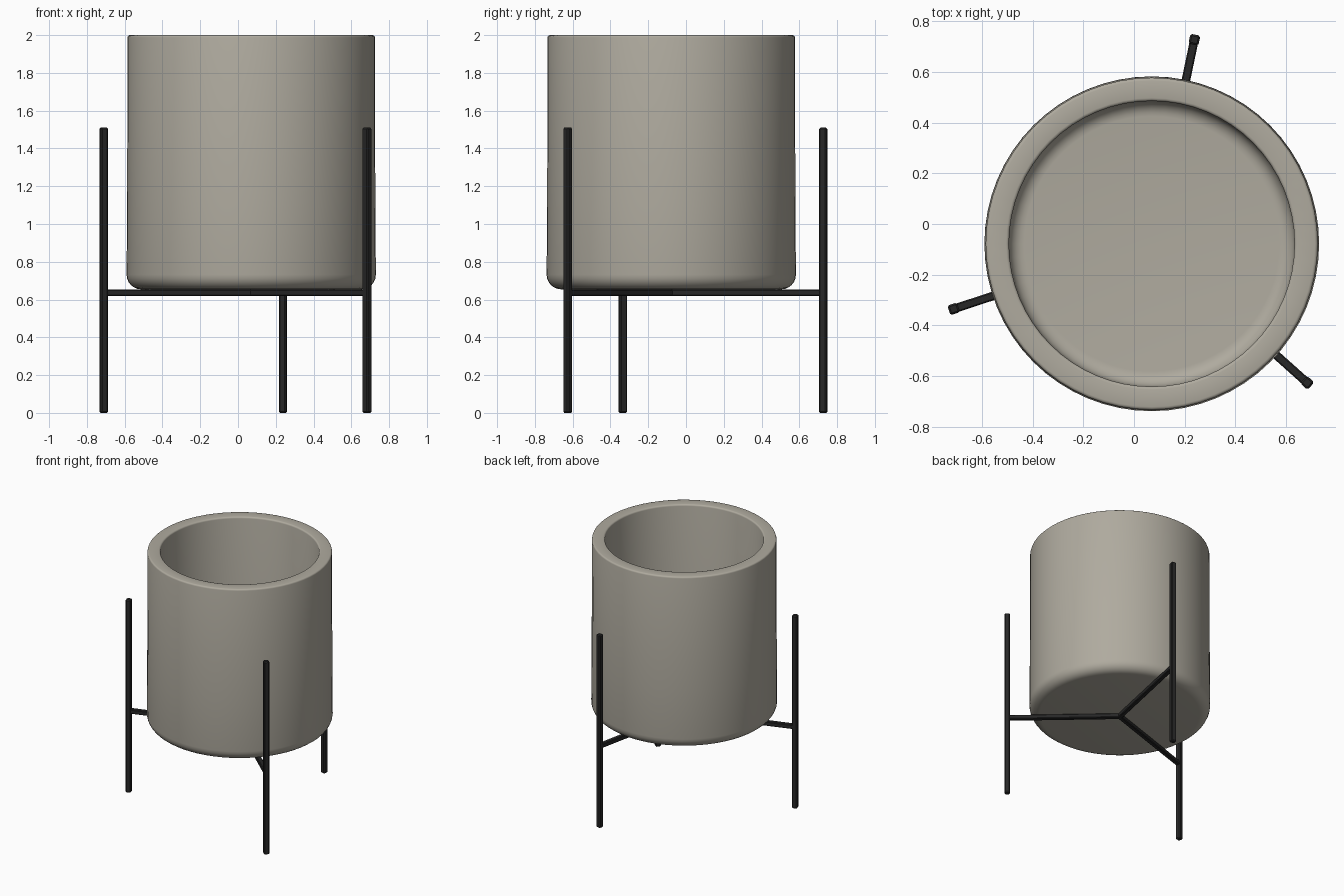
import bpy, bmesh, math
from mathutils import Matrix, Vector

if "Cube" in bpy.data.objects:
    bpy.data.objects.remove(bpy.data.objects["Cube"])

CX, CY = 0.07, -0.078          # shared axis of pot and stand
LEG_R = 0.822                  # distance of legs from the axis
ANGLES = [78.2, 198.2, 318.2]


def material(name, rgb):
    m = bpy.data.materials.new(name)
    m.diffuse_color = (*rgb, 1)
    m.use_nodes = True
    m.node_tree.nodes["Principled BSDF"].inputs["Base Color"].default_value = m.diffuse_color
    return m


clay = material("warm grey ceramic", (0.43, 0.405, 0.345))
black = material("black metal", (0.02, 0.02, 0.02))


def finish(name, bm, mat, angle):
    bmesh.ops.recalc_face_normals(bm, faces=bm.faces)
    me = bpy.data.meshes.new(name)
    bm.to_mesh(me)
    bm.free()
    me.materials.append(mat)
    ob = bpy.data.objects.new(name, me)
    bpy.context.collection.objects.link(ob)
    if angle:
        bpy.ops.object.select_all(action='DESELECT')
        ob.select_set(True)
        bpy.context.view_layer.objects.active = ob
        bpy.ops.object.shade_smooth_by_angle(angle=math.radians(angle))
    return ob


def arc(r0, z0, rad, a0, a1, n=6):
    """Points of a rounded corner in the (radius, z) plane."""
    return [(r0 + rad * math.cos(math.radians(a0 + (a1 - a0) * i / n)),
             z0 + rad * math.sin(math.radians(a0 + (a1 - a0) * i / n)))
            for i in range(n + 1)]


# Pot: lathed hollow profile with a rounded foot and a fine rim
profile = ([(0, 0.652)] + arc(0.582, 0.732, 0.078, -90, 0)
           + [(0.657, 1.1)] + arc(0.643, 1.988, 0.012, 0, 90, 3)
           + arc(0.575, 1.988, 0.012, 90, 180, 3)
           + arc(0.503, 0.80, 0.06, 0, -90) + [(0, 0.74)])
bm = bmesh.new()
vs = [bm.verts.new((r, 0, z)) for r, z in profile]
es = [bm.edges.new(p) for p in zip(vs, vs[1:])]
bmesh.ops.spin(bm, geom=vs + es, cent=(0, 0, 0), axis=(0, 0, 1),
               angle=math.tau, steps=64, use_duplicate=False)
bmesh.ops.remove_doubles(bm, verts=bm.verts, dist=1e-5)
bmesh.ops.translate(bm, verts=bm.verts, vec=(CX, CY, 0))
finish("pot", bm, clay, 40)


def rod(name, size, centre, angle, bevel):
    """Bevelled box turned around the stand axis."""
    bm = bmesh.new()
    bmesh.ops.create_cube(bm, size=1, matrix=Matrix.Translation(centre)
                          @ Matrix.Diagonal((*size, 1)))
    bmesh.ops.bevel(bm, geom=bm.edges[:], offset=bevel, segments=1,
                    affect='EDGES')
    bmesh.ops.transform(bm, verts=bm.verts,
                        matrix=Matrix.Translation((CX, CY, 0))
                        @ Matrix.Rotation(math.radians(angle), 4, 'Z'))
    finish(name, bm, black, 0)


# Stand: three upright legs joined by a three-armed cross bar
for i, a in enumerate(ANGLES, 1):
    rod(f"leg_{i}", (0.04, 0.04, 1.51), Vector((LEG_R, 0, 0.755)), a, 0.007)
    rod(f"support_bar_{i}", (LEG_R, 0.034, 0.034),
        Vector((LEG_R / 2 - 0.008, 0, 0.636)), a, 0.005)
